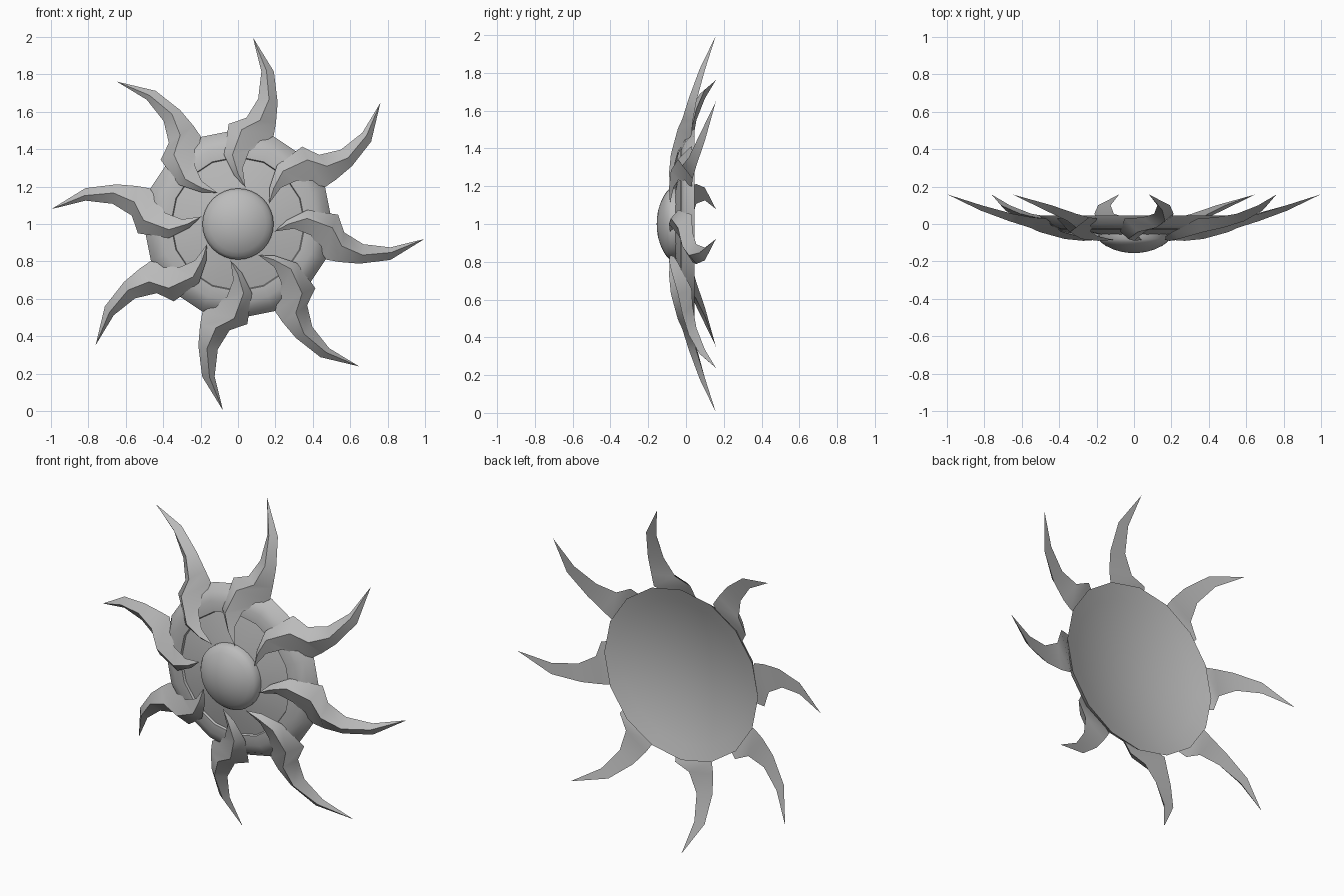
import bpy, bmesh, math
from mathutils import Matrix, Vector

if "Cube" in bpy.data.objects:
    bpy.data.objects.remove(bpy.data.objects["Cube"])

grey = bpy.data.materials.new("stone grey")
grey.diffuse_color = (0.5, 0.5, 0.5, 1)
grey.use_nodes = True
grey.node_tree.nodes["Principled BSDF"].inputs["Base Color"].default_value = grey.diffuse_color
CENTRE = Vector((0, 0, 1))


def finish(name, bm, angle):
    bmesh.ops.recalc_face_normals(bm, faces=bm.faces)
    me = bpy.data.meshes.new(name)
    bm.to_mesh(me)
    bm.free()
    me.materials.append(grey)
    ob = bpy.data.objects.new(name, me)
    bpy.context.collection.objects.link(ob)
    bpy.ops.object.select_all(action='DESELECT')
    ob.select_set(True)
    bpy.context.view_layer.objects.active = ob
    bpy.ops.object.shade_smooth_by_angle(angle=math.radians(angle))
    return ob


def lathe(name, profile, sides, angle):
    """Revolve (radius, y) points around the front-back axis."""
    bm = bmesh.new()
    rings = []
    for r, y in profile:
        if r == 0:
            rings.append([bm.verts.new(CENTRE + Vector((0, y, 0)))] * sides)
        else:
            rings.append([bm.verts.new(CENTRE + Vector((
                r * math.cos(math.tau * i / sides), y,
                r * math.sin(math.tau * i / sides)))) for i in range(sides)])
    for a, b in zip(rings, rings[1:]):
        for i in range(sides):
            j = (i + 1) % sides
            bm.faces.new(list(dict.fromkeys((a[i], a[j], b[j], b[i]))))
    if profile[-1][0]:
        bm.faces.new(rings[-1])
    return finish(name, bm, angle)


# Backing disc: sloped inner face, small step, rounded outer ring, dished back
dish = [(.505 * t / 6, .045 - .09 * (1 - (t / 6) ** 2)) for t in range(5, -1, -1)]
lathe("backing_disc", [(0, -.07), (.19, -.055), (.355, -.018), (.36, -.03),
                       (.42, -.027), (.47, -.005), (.505, .045)] + dish, 16, 40)

# Central dome: shallow cap
lathe("centre_dome", [(0, -.155), (.03, -.154), (.07, -.148), (.11, -.136),
                      (.15, -.117), (.175, -.1), (.19, -.08), (.19, -.045)], 32, 40)

# Wavy ray sections: left x, z | ridge x, z | right x, z | edge y, ridge y
SECTIONS = [
    (-.02, .26, .0, .27, .025, .30, -.065, -.09),
    (-.075, .37, -.03, .37, .06, .39, -.04, -.08),
    (-.05, .535, .02, .505, .19, .47, .03, -.043),
    (.045, .568, .118, .555, .203, .54, .035, -.02),
    (.108, .67, .166, .666, .212, .65, .055, .015),
    (.125, .815, .152, .82, .192, .815, .10, .072),
]
INNER, OUTER = (.04, -.085, .195), (.08, .158, .997)

for k in range(8):
    bm = bmesh.new()
    turn = Matrix.Translation(CENTRE) @ Matrix.Rotation(k * math.pi / 4, 4, 'Y')
    vert = lambda x, y, z: bm.verts.new(turn @ Vector((x, y, z)))
    loops = [[vert(lx, ye, lz), vert(mx, yr, mz), vert(rx, ye, rz)]
             for lx, lz, mx, mz, rx, rz, ye, yr in SECTIONS]
    start, end = vert(*INNER), vert(*OUTER)
    for i in range(3):
        j = (i + 1) % 3
        bm.faces.new((start, loops[0][i], loops[0][j]))
        bm.faces.new((end, loops[-1][i], loops[-1][j]))
        for a, b in zip(loops, loops[1:]):
            bm.faces.new((a[i], a[j], b[j], b[i]))
    finish(f"ray_{k + 1}", bm, 42)
